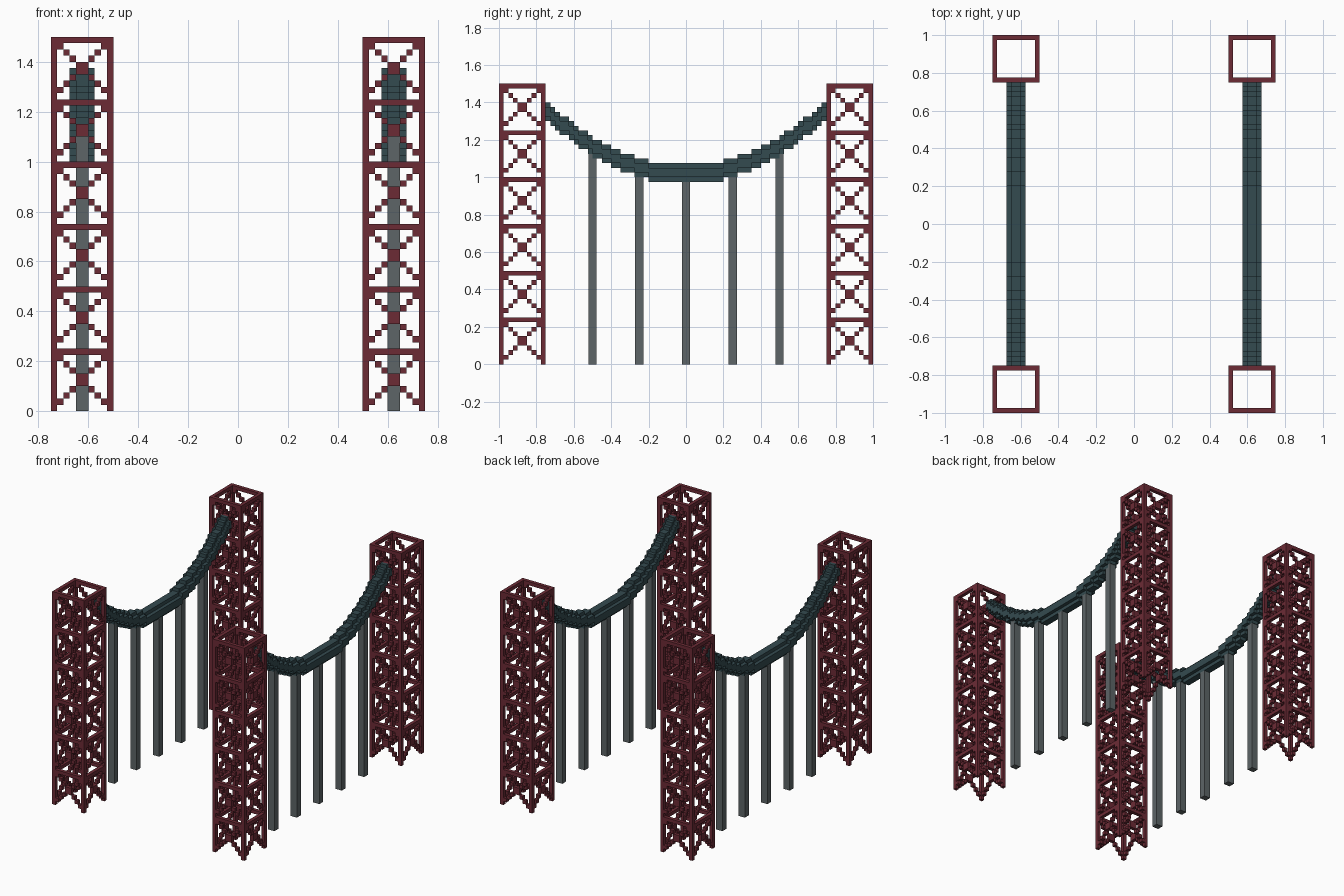
import bpy, bmesh
from mathutils import Vector

if "Cube" in bpy.data.objects:
    bpy.data.objects.remove(bpy.data.objects["Cube"])

V = 0.025  # block size


def material(name, col):
    m = bpy.data.materials.new(name)
    m.diffuse_color = (*col, 1)
    m.use_nodes = True
    m.node_tree.nodes["Principled BSDF"].inputs["Base Color"].default_value = m.diffuse_color
    return m


RED = material("dark red", (0.15, 0.024, 0.036))
TEAL = material("dark teal", (0.034, 0.07, 0.08))
GREY = material("steel grey", (0.11, 0.13, 0.135))


def box(bm, lo, hi):
    lo, hi = Vector(lo), Vector(hi)
    vs = bmesh.ops.create_cube(bm, size=1)["verts"]
    for v in vs:
        v.co = Vector(((lo[i] + hi[i]) / 2 + v.co[i] * (hi[i] - lo[i])) for i in range(3))


def finish(bm, name, mat):
    me = bpy.data.meshes.new(name)
    bm.to_mesh(me)
    bm.free()
    me.materials.append(mat)
    ob = bpy.data.objects.new(name, me)
    bpy.context.collection.objects.link(ob)
    return ob


def tower(name, x0, y0):
    bm = bmesh.new()
    # box in block units
    def b(x, y, z, w, d, h):
        box(bm, (x0 + x * V, y0 + y * V, z * V), (x0 + (x + w) * V, y0 + (y + d) * V, (z + h) * V))
    for x in (0, 9):
        for y in (0, 9):
            b(x, y, 0, 1, 1, 60)  # corner posts
    for k in range(6):
        z = 10 * k
        for s in (0, 9):
            b(1, s, z + 9, 8, 1, 1)  # ring beams
            b(s, 1, z + 9, 1, 8, 1)
            for i in range(1, 9):  # stepped cross braces
                for j in (i, 9 - i):
                    b(j, s, z + i, 1, 1, 1)
                    b(s, j, z + i, 1, 1, 1)
    finish(bm, name, RED)


def rise(y):
    # parabola snapped down to whole blocks
    return int(0.625 * y * y / V + 0.01) * V


def cable(name, xc):
    bm = bmesh.new()
    for i in range(-30, 30):
        y = i * V
        z = 0.975 + rise(abs(y + V / 2))
        box(bm, (xc - 0.05, y, z + V), (xc + 0.05, y + V, z + 3 * V))  # wide middle
        box(bm, (xc - V, y, z), (xc + V, y + V, z + 4 * V))            # narrow ridge
    finish(bm, name, TEAL)


def hangers(name, xc):
    bm = bmesh.new()
    for y in (-0.5, -0.25, 0, 0.25, 0.5):
        box(bm, (xc - V, y - 0.022, 0), (xc + V, y + 0.022, 0.98 + rise(y)))
    finish(bm, name, GREY)


for side, x0 in (("left", -0.75), ("right", 0.5)):
    tower(side + "_front_tower", x0, -1.0)
    tower(side + "_back_tower", x0, 0.75)
    cable(side + "_cable", x0 + 0.125)
    hangers(side + "_hangers", x0 + 0.125)
